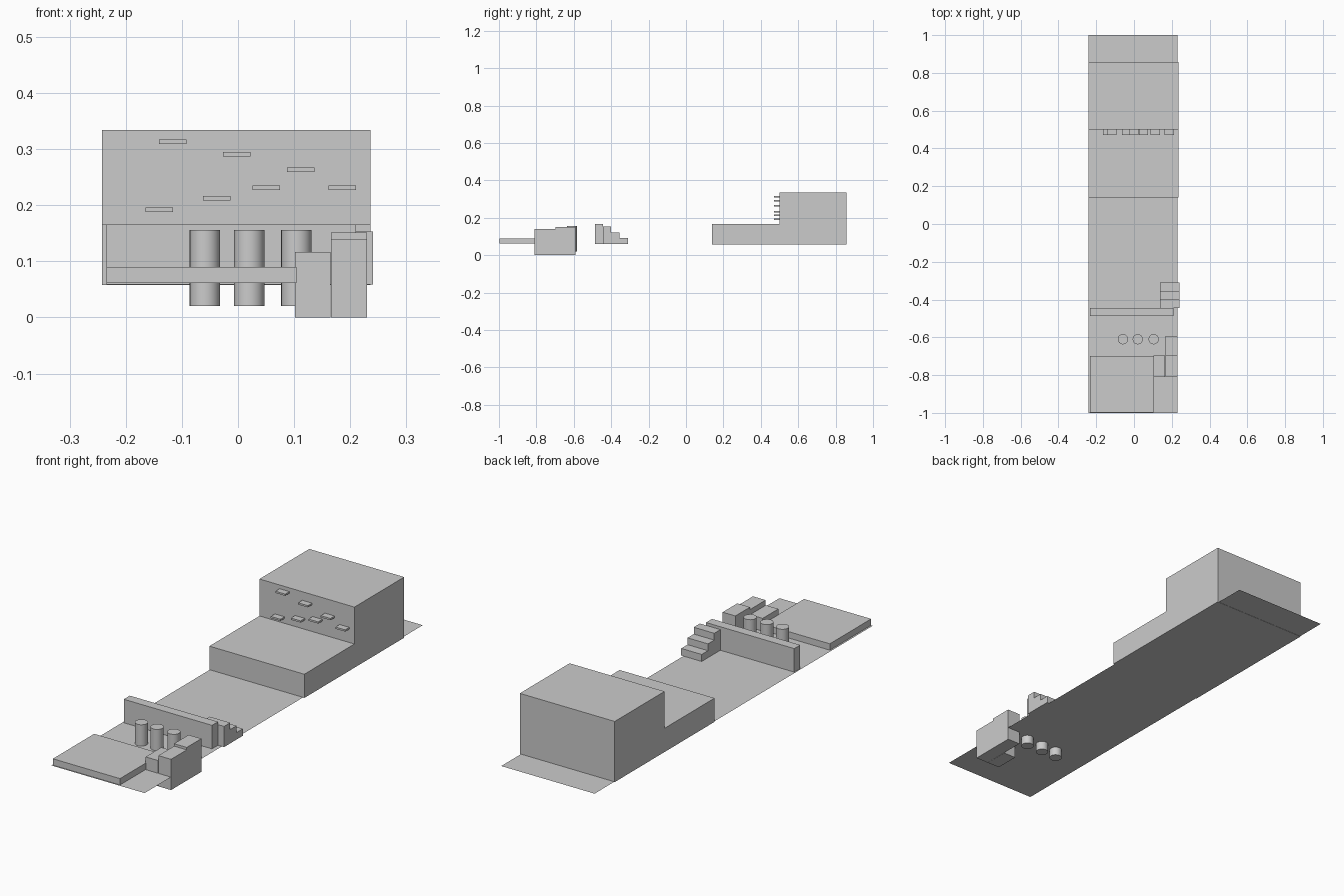
import bpy

if "Cube" in bpy.data.objects:
    bpy.data.objects.remove(bpy.data.objects["Cube"])

FLOOR_Z = 0.059


def mesh_object(name, verts, faces):
    mesh = bpy.data.meshes.new(name)
    mesh.from_pydata(verts, [], faces)
    mesh.update()
    ob = bpy.data.objects.new(name, mesh)
    bpy.context.collection.objects.link(ob)
    return ob


def prism(name, profile, x0, x1):
    """Extrude a (y, z) profile, listed counter-clockwise seen from +x."""
    n = len(profile)
    verts = [(x, y, z) for x in (x0, x1) for y, z in profile]
    faces = [tuple(reversed(range(n))), tuple(range(n, 2 * n))]
    faces += [(i, (i + 1) % n, n + (i + 1) % n, n + i) for i in range(n)]
    return mesh_object(name, verts, faces)


def box(name, x, y, z):
    profile = [(y[0], z[0]), (y[1], z[0]), (y[1], z[1]), (y[0], z[1])]
    return prism(name, profile, *x)


def sheet(name, x, y, z):
    verts = [(x[0], y[0], z), (x[1], y[0], z), (x[1], y[1], z), (x[0], y[1], z)]
    return mesh_object(name, verts, [(0, 1, 2, 3)])


# Thin floor in two sections, meeting under the low wall
sheet("front_floor", (-0.24, 0.23), (-1.0, -0.444), FLOOR_Z)
sheet("main_floor", (-0.24, 0.23), (-0.444, 1.0), FLOOR_Z)

# Large L-shaped platform with a tall rear block
prism("stepped_platform",
      [(0.14, 0.058), (0.858, 0.058), (0.858, 0.334),
       (0.50, 0.334), (0.50, 0.166), (0.14, 0.166)], -0.242, 0.236)

# Small ledges on the tall face
ledges = [(-0.116, 0.313), (-0.002, 0.291), (0.112, 0.263), (0.05, 0.231),
          (0.186, 0.231), (-0.038, 0.212), (-0.14, 0.192)]
for i, (x, z) in enumerate(ledges):
    box(f"ledge_{i + 1}", (x - 0.0245, x + 0.0245), (0.47, 0.50),
        (z - 0.004, z + 0.004))

# Low wall and the steps behind it
box("low_wall", (-0.234, 0.21), (-0.487, -0.444), (FLOOR_Z, 0.166))
prism("steps",
      [(-0.444, FLOOR_Z), (-0.31, FLOOR_Z), (-0.31, 0.091), (-0.355, 0.091),
       (-0.355, 0.122), (-0.40, 0.122), (-0.40, 0.153), (-0.444, 0.153)],
      0.138, 0.241)

# Front slab
box("front_slab", (-0.234, 0.104), (-0.997, -0.70), (0.061, 0.09))

# Cluster of blocks passing through the floor
box("short_block", (0.102, 0.165), (-0.81, -0.697), (0.0, 0.117))
box("middle_block", (0.166, 0.23), (-0.81, -0.697), (0.0, 0.14))
box("tall_block", (0.166, 0.23), (-0.697, -0.592), (0.0, 0.151))

# Row of three round posts
for i, x in enumerate((-0.059, 0.02, 0.104)):
    bpy.ops.mesh.primitive_cylinder_add(vertices=32, radius=0.027, depth=0.136,
                                        location=(x, -0.61, 0.088))
    bpy.context.object.name = f"post_{i + 1}"
    bpy.ops.object.shade_smooth_by_angle()
